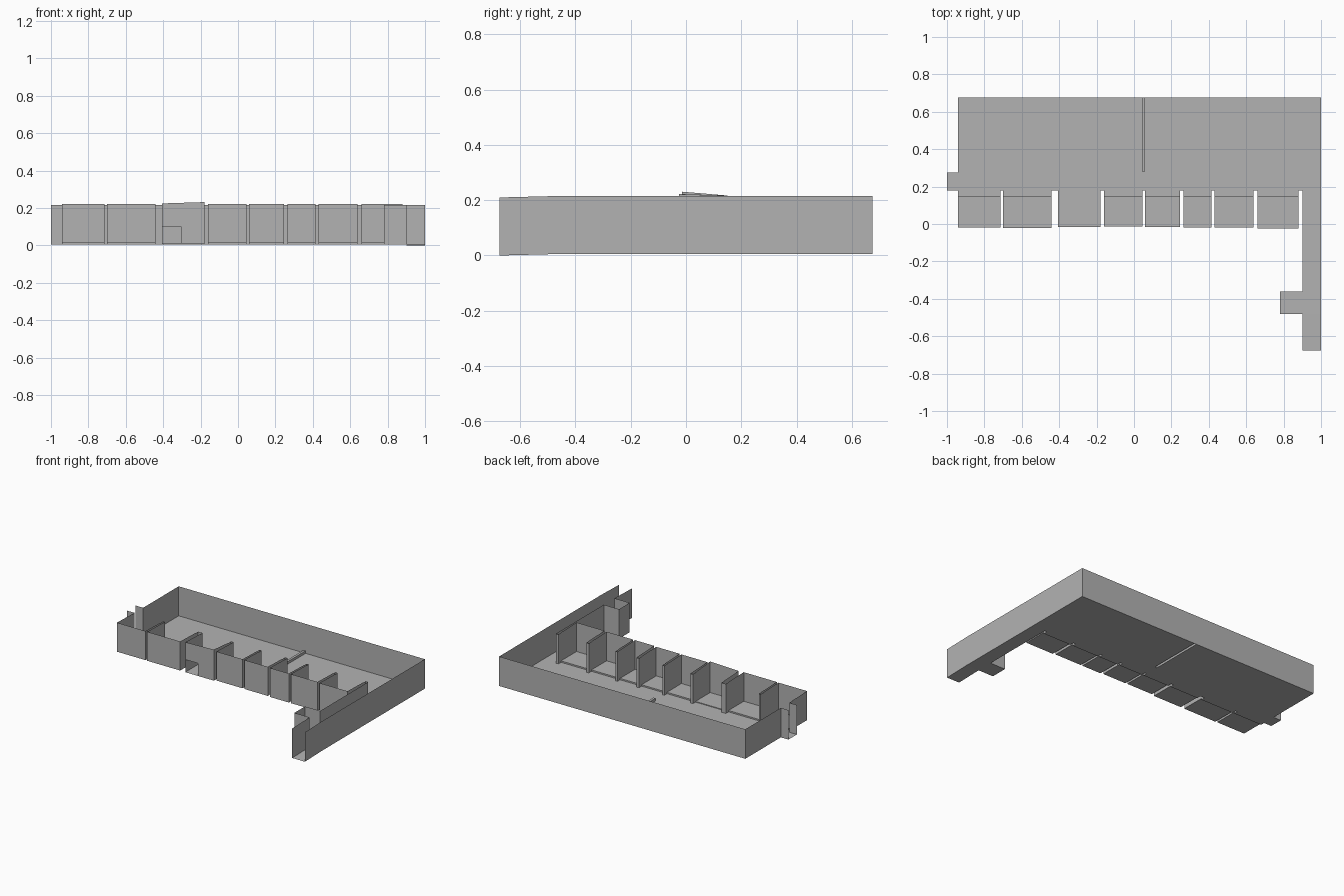
import bpy

old = bpy.data.objects.get("Cube")
if old:
    bpy.data.objects.remove(old, do_unlink=True)

grey = bpy.data.materials.new("plain grey")
grey.use_nodes = True
grey.diffuse_color = (0.45, 0.45, 0.45, 1)
grey.node_tree.nodes["Principled BSDF"].inputs["Base Color"].default_value = (0.45, 0.45, 0.45, 1)

FLOOR, TOP = 0.005, 0.215          # main floor level and wall top
STEP, ROOM_FLOOR = 0.15, 0.015     # rooms are raised in front of the step line
BACK, SLOT = 0.675, 0.18           # back wall and end of the slots between rooms


def make(name, faces):
    """Object from a list of faces, each a list of points."""
    verts, polys = [], []
    for face in faces:
        polys.append(range(len(verts), len(verts) + len(face)))
        verts += face
    mesh = bpy.data.meshes.new(name)
    mesh.from_pydata(verts, [], [list(p) for p in polys])
    mesh.materials.append(grey)
    obj = bpy.data.objects.new(name, mesh)
    bpy.context.collection.objects.link(obj)
    return obj


def sag(y):
    """The open end of the corridor dips a little."""
    return -0.005 if y < -0.6 else 0


def walls(path, low=FLOOR, high=TOP):
    """Thin upright panels along a plan path."""
    return [[(ax, ay, low + sag(ay)), (bx, by, low + sag(by)),
             (bx, by, high + sag(by)), (ax, ay, high + sag(ay))]
            for (ax, ay), (bx, by) in zip(path, path[1:])]


def flat(path, z=FLOOR):
    return [(x, y, z + sag(y)) for x, y in path]


# Rooms along the front: left edge, right edge, front edge
rooms = [(-0.94, -0.715, -0.02), (-0.70, -0.44, -0.022), (-0.405, -0.18, -0.015),
         (-0.16, 0.045, -0.013), (0.06, 0.245, -0.015), (0.265, 0.415, -0.02),
         (0.43, 0.64, -0.02), (0.66, 0.88, -0.025)]

# Outer walls; the left niche and the corridor end stay open
outer = [(-1, 0.275), (-0.94, 0.275), (-0.94, BACK), (1, BACK), (1, -0.48), (1, -0.675)]
make("outer_wall", walls(outer))

# Corridor inner wall with its closed alcove
inner = [(0.9, -0.675), (0.9, -0.48), (0.78, -0.48), (0.78, -0.36), (0.9, -0.36), (0.9, SLOT)]
make("corridor_wall", walls(inner))

# Short walls closing the slots, and the front side of the left niche
front_edge = [(-1, SLOT), (-0.94, SLOT), (-0.94, STEP)]
for i, (x0, x1, _) in enumerate(rooms):
    next_x = rooms[i + 1][0] if i + 1 < len(rooms) else 0.9
    front_edge += [(x1, STEP), (x1, SLOT), (next_x, SLOT)]
    if i + 1 < len(rooms):
        front_edge.append((next_x, STEP))
slot_panels = [w for w in walls(front_edge)
               if not (w[0][1] == STEP and w[1][1] == STEP)]
make("slot_wall", slot_panels)

# Main floor, notched for the slots and for the raised rib
rib_x0, rib_x1, rib_y = 0.043, 0.06, 0.28
outline = front_edge[:-1] + inner[:0:-1] + [(1, -0.48), (1, BACK), (rib_x1, BACK),
                                            (rib_x1, rib_y), (rib_x0, rib_y), (rib_x0, BACK)]
outline += outer[2::-1]
make("main_floor", [flat(outline)])
make("corridor_end_floor", [flat([inner[0], outer[-1], outer[-2], inner[1]])])

# Low hollow rib on the floor
rib_top = FLOOR + 0.018
rib = [(rib_x0, BACK), (rib_x0, rib_y), (rib_x1, rib_y), (rib_x1, BACK)]
make("floor_rib", walls(rib, FLOOR, rib_top) + [flat(rib, rib_top)])

# Raised rooms: floor, step riser, side walls and front wall
for i, (x0, x1, y) in enumerate(rooms):
    has_door = i == 2
    base = 0.01 if has_door else ROOM_FLOOR
    top0, top1 = (0.224, 0.231) if has_door else (0.222, 0.222)
    make(f"room_floor_{i + 1}", [flat([(x0, y), (x1, y), (x1, STEP), (x0, STEP)], base)]
         + walls([(x0, STEP), (x1, STEP)], FLOOR, base))
    make(f"room_sides_{i + 1}",
         [[(x, y, base), (x, STEP, base), (x, STEP, TOP + 0.002), (x, y, top)]
          for x, top in ((x0, top0), (x1, top1))])
    front = [(x1, y, base), (x1, y, top1), (x0, y, top0)]
    if has_door:
        front += [(x0, y, 0.1), (-0.305, y, 0.1), (-0.305, y, base)]
    else:
        front.append((x0, y, base))
    make(f"room_front_{i + 1}", [front])
